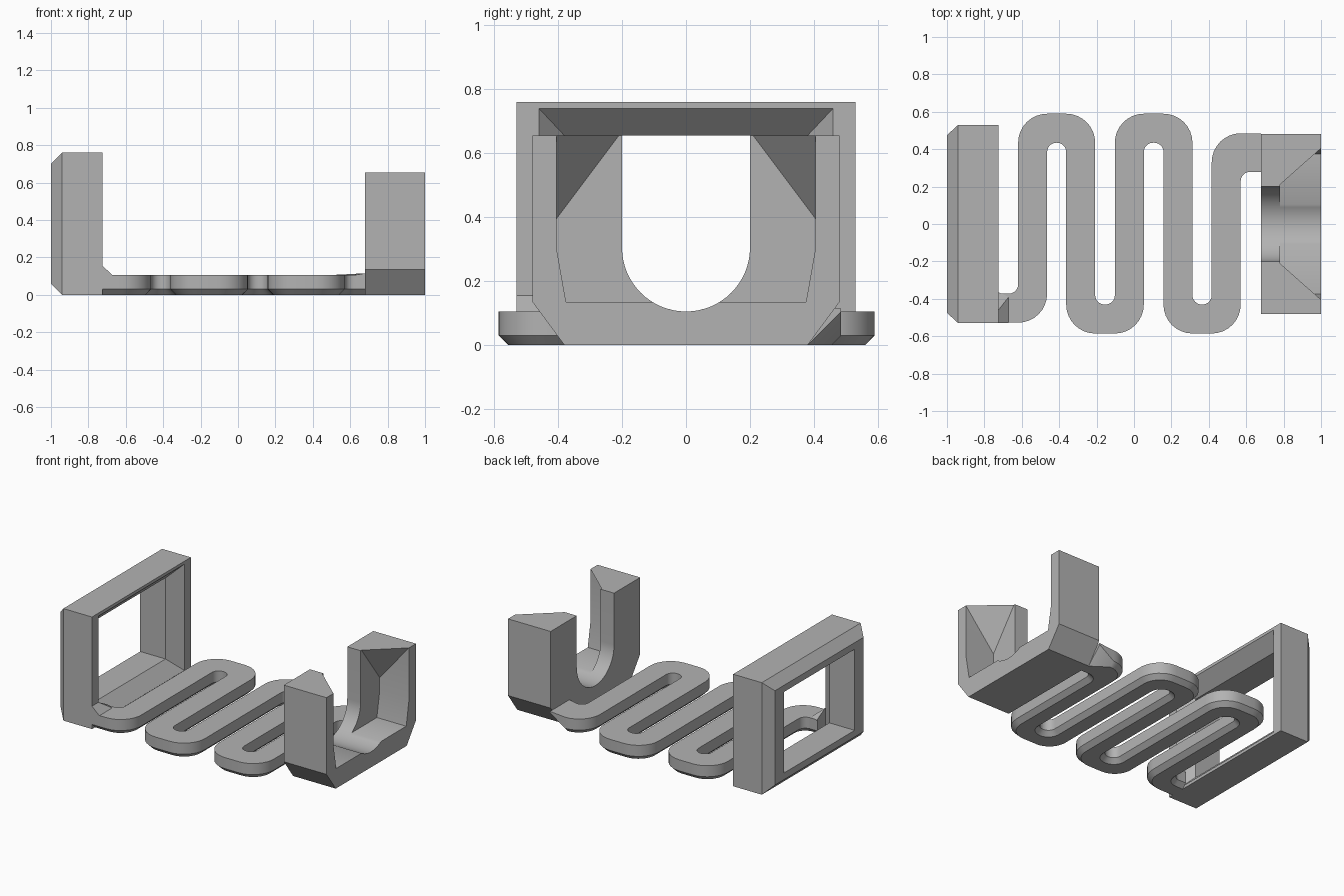
import bpy, bmesh, math
from mathutils import Vector

old = bpy.data.objects.get("Cube")
if old:
    bpy.data.objects.remove(old, do_unlink=True)

grey = bpy.data.materials.new("plain grey")
grey.use_nodes = True
colour = (0.45, 0.45, 0.45, 1)
grey.diffuse_color = colour
grey.node_tree.nodes["Principled BSDF"].inputs["Base Color"].default_value = colour


def finish(name, bm):
    """Turn a bmesh into a named, shaded object."""
    bmesh.ops.recalc_face_normals(bm, faces=bm.faces)
    mesh = bpy.data.meshes.new(name)
    bm.to_mesh(mesh)
    bm.free()
    mesh.materials.append(grey)
    obj = bpy.data.objects.new(name, mesh)
    bpy.context.collection.objects.link(obj)
    bpy.ops.object.select_all(action='DESELECT')
    obj.select_set(True)
    bpy.context.view_layer.objects.active = obj
    bpy.ops.object.shade_smooth_by_angle(angle=math.radians(30))
    return obj


def loft(name, rings, closed=False):
    """Bridge equal rings of points; cap the ends or join last to first."""
    bm = bmesh.new()
    loops = [[bm.verts.new(p) for p in ring] for ring in rings]
    pairs = list(zip(loops, loops[1:]))
    if closed:
        pairs.append((loops[-1], loops[0]))
    else:
        bm.faces.new(loops[0])
        bm.faces.new(loops[-1])
    n = len(loops[0])
    for a, b in pairs:
        for i in range(n):
            j = (i + 1) % n
            bm.faces.new((a[i], a[j], b[j], b[i]))
    return finish(name, bm)


def hull(name, points):
    bm = bmesh.new()
    for p in points:
        bm.verts.new(p)
    bmesh.ops.convex_hull(bm, input=bm.verts)
    return finish(name, bm)


# Window frame: rings run around the outside, then back through the flared hole
def rect(x, half_y, half_z):
    mid = 0.38
    return [(x, -half_y, mid - half_z), (x, half_y, mid - half_z),
            (x, half_y, mid + half_z), (x, -half_y, mid + half_z)]


loft("window_frame", [rect(-1, .475, .32), rect(-.94, .53, .38), rect(-.725, .53, .38),
                      rect(-.725, .46, .36), rect(-.81, .38, .275), rect(-1, .38, .275)],
     closed=True)

# Serpentine spring: a filleted zigzag ribbon with chamfered lower edges
WIDTH, CHAMFER, TOP = 0.155, 0.03, 0.105
columns = [-.542, -.285, -.025, .235, .493]
rows = [-.45, .512, -.508, .512, -.508, .382]
path = [Vector((-.725, rows[0]))]
for i, x in enumerate(columns):
    path += [Vector((x, rows[i])), Vector((x, rows[i + 1]))]
path.append(Vector((.68, rows[-1])))


def spring_side(side, inset):
    """One edge of the ribbon, offset from the path, with rounded corners."""
    dirs = [(b - a).normalized() for a, b in zip(path, path[1:])]
    halves = [WIDTH / 2 - inset] * len(dirs)
    halves[-1] = 0.103 - inset
    offs = [side * h * Vector((-d.y, d.x)) for d, h in zip(dirs, halves)]
    pts = [path[0] + offs[0]]
    for i in range(1, len(dirs)):
        d0, d1 = dirs[i - 1], dirs[i]
        corner = path[i] + offs[i - 1] + offs[i]
        inner = d0.cross(d1) * side > 0
        r = 0.05 + inset if inner else 0.155 - inset
        centre = corner - d0 * r + d1 * r
        for k in range(9):
            t = k / 8 * math.pi / 2
            pts.append(centre - d1 * r * math.cos(t) + d0 * r * math.sin(t))
    pts.append(path[-1] + offs[-1])
    return pts


def spring_ring(inset, z):
    left, right = spring_side(1, inset), spring_side(-1, inset)
    ring = [Vector((p.x, p.y, z)) for p in left + right[::-1]]
    return ring, len(left) - 1


(bottom, end), (middle, _), (top, _) = (
    spring_ring(CHAMFER, 0), spring_ring(0, CHAMFER), spring_ring(0, TOP))
# Blend the last stretch into the sloped corner of the cradle
bottom[end].y = 0.38
middle[end].z = 0.105
top[end].z = top[end + 1].z = 0.115
loft("serpentine_spring", [bottom, middle, top])

# Small gusset between the spring and the frame
hull("frame_gusset", [(-.725, -.53, .155), (-.725, -.46, .155), (-.67, -.53, TOP),
                      (-.67, -.39, TOP), (-.725, -.365, TOP), (-.725, -.53, TOP)])

# Cradle: slotted back wall and wider pocket rim, both extruded along x
HEIGHT, R, CENTRE = 0.655, 0.2, 0.305
outer = [(-.48, HEIGHT), (-.48, .135), (-.38, 0), (.38, 0), (.48, .135), (.48, HEIGHT)]


def arc(start, steps):
    """Underside arc of the round seat, from +y to -y."""
    return [(R * math.cos(a), CENTRE - R * math.sin(a)) for a in
            (start + (math.pi - 2 * start) * k / steps for k in range(steps + 1))]


def extrude(name, profile, x0, x1):
    return loft(name, [[(x, y, z) for y, z in profile] for x in (x0, x1)])


slot = [(R, HEIGHT)] + arc(0, 32) + [(-R, HEIGHT)]
extrude("cradle_back_wall", outer + slot, .68, .78)
side = [(.405, HEIGHT), (.405, CENTRE), (.375, .135)]
pocket = side + arc(math.asin(.17 / R), 12) + [(-y, z) for y, z in side[::-1]]
extrude("cradle_rim", outer + pocket, .78, 1)

# Sloped corner fillets in the top of the pocket
for label, s in (("left", 1), ("right", -1)):
    hull("cradle_corner_" + label, [(.78, s * .405, HEIGHT), (.78, s * .21, HEIGHT),
                                    (1, s * .405, HEIGHT), (.78, s * .405, .395)])
